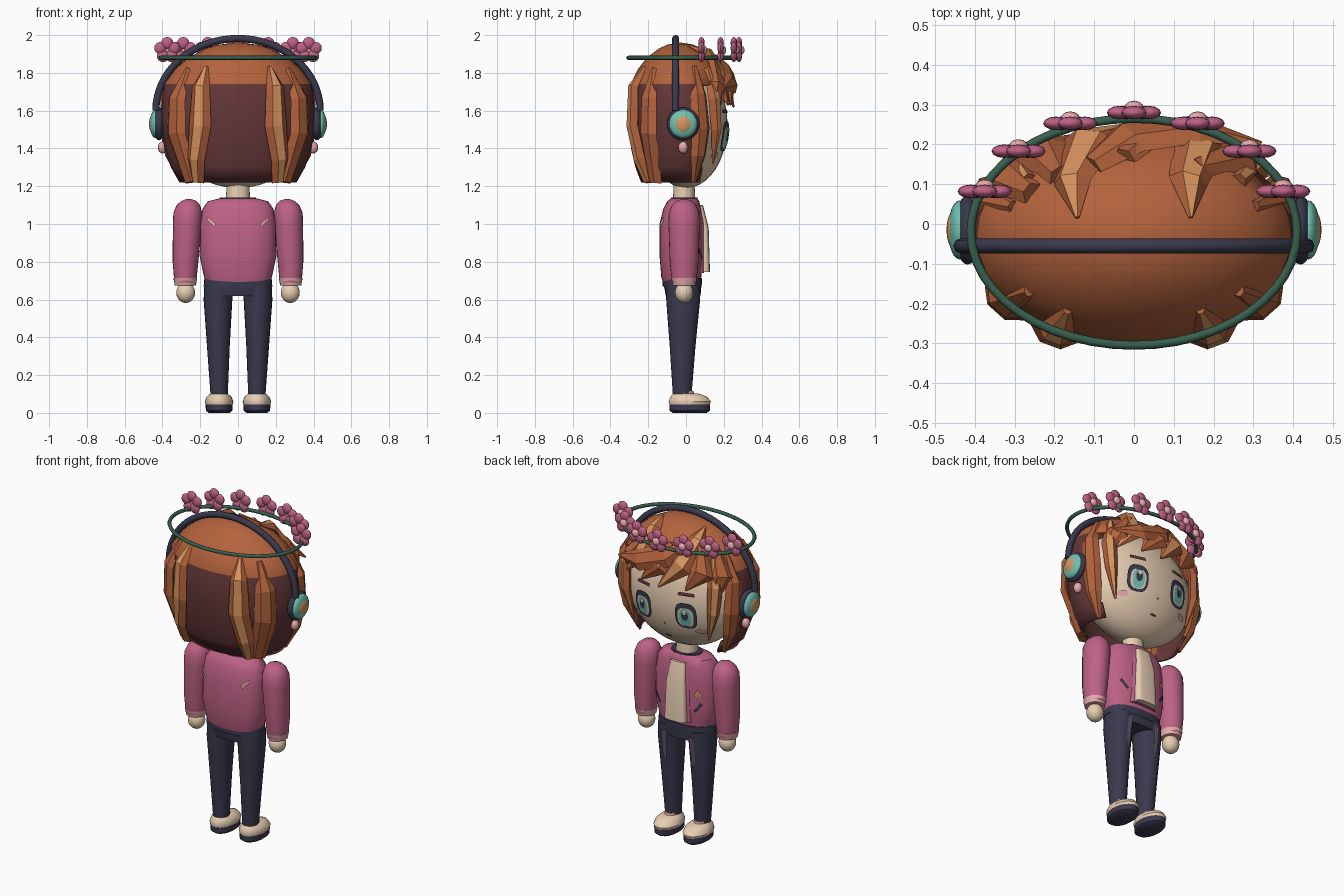
import bpy, bmesh, math
from mathutils import Vector, Matrix

cube = bpy.data.objects.get("Cube")
if cube:
    bpy.data.objects.remove(cube, do_unlink=True)


def material(name, code):
    rgb = [(int(code[i:i + 2], 16) / 255) ** 2.2 for i in (0, 2, 4)] + [1]
    m = bpy.data.materials.new(name)
    m.use_nodes = True
    m.diffuse_color = rgb
    m.node_tree.nodes["Principled BSDF"].inputs["Base Color"].default_value = rgb
    return m


auburn = material("auburn", "B2633F")
caramel = material("caramel", "DA9560")
umber = material("dark_brown", "63393A")
skin = material("cream_skin", "EAD0B4")
rose = material("rose", "BC6284")
blush = material("light_pink", "E6A9AA")
navy = material("navy", "3D3C4F")
teal = material("teal", "6FBFAE")
green = material("dark_green", "3B5F4F")
plum = material("plum_grey", "665468")


def finish(name, bm, mats, angle=40):
    mesh = bpy.data.meshes.new(name)
    bm.to_mesh(mesh)
    bm.free()
    ob = bpy.data.objects.new(name, mesh)
    bpy.context.collection.objects.link(ob)
    for m in mats:
        mesh.materials.append(m)
    if angle:
        bpy.ops.object.select_all(action="DESELECT")
        ob.select_set(True)
        bpy.context.view_layer.objects.active = ob
        bpy.ops.object.shade_smooth_by_angle(angle=math.radians(angle))
    return ob


def loft(name, rings, mat, segs=24, p=2.0, angle=40):
    """Stack of rounded rings, each (z, centre x, centre y, radius x, radius y)."""
    bm = bmesh.new()
    loops = []
    for z, cx, cy, rx, ry in rings:
        loop = []
        for i in range(segs):
            t = math.tau * i / segs
            c, s = math.cos(t), math.sin(t)
            loop.append(bm.verts.new((cx + rx * math.copysign(abs(c) ** (2 / p), c),
                                      cy + ry * math.copysign(abs(s) ** (2 / p), s), z)))
        loops.append(loop)
    for a, b in zip(loops, loops[1:]):
        for i in range(segs):
            j = (i + 1) % segs
            bm.faces.new((a[i], a[j], b[j], b[i]))
    bm.faces.new(loops[0][::-1])
    bm.faces.new(loops[-1])
    return finish(name, bm, [mat], angle)


def ball(name, loc, radii, mat, u=24, v=14):
    bm = bmesh.new()
    bmesh.ops.create_uvsphere(bm, u_segments=u, v_segments=v, radius=1,
                              matrix=Matrix.LocRotScale(Vector(loc), None, Vector(radii)))
    return finish(name, bm, [mat])


def tube(name, pts, radius, mat, cyclic=False):
    cu = bpy.data.curves.new(name, "CURVE")
    cu.dimensions = "3D"
    cu.bevel_depth = radius
    cu.bevel_resolution = 2
    cu.use_fill_caps = True
    sp = cu.splines.new("POLY")
    sp.points.add(len(pts) - 1)
    for q, co in zip(sp.points, pts):
        q.co = (*co, 1)
    sp.use_cyclic_u = cyclic
    cu.materials.append(mat)
    ob = bpy.data.objects.new(name, cu)
    bpy.context.collection.objects.link(ob)


def plate(name, surf, outline, mat, off=0.008):
    """Thin painted patch that follows a surface y = surf(x, z)."""
    bm = bmesh.new()
    n = len(outline)
    mx, mz = (sum(q[k] for q in outline) / n for k in (0, 1))
    mid = bm.verts.new((mx, surf(mx, mz) + off, mz))
    rim = [bm.verts.new((x, surf(x, z) + off, z)) for x, z in outline]
    for i in range(n):
        bm.faces.new((mid, rim[i], rim[(i + 1) % n]))
    finish(name, bm, [mat], 0)


def oval(cx, cz, rx, rz, p=2.0, n=16):
    out = []
    for i in range(n):
        c, s = math.cos(math.tau * i / n), math.sin(math.tau * i / n)
        out.append((cx + rx * math.copysign(abs(c) ** (2 / p), c),
                    cz + rz * math.copysign(abs(s) ** (2 / p), s)))
    return out


# Hair shell: auburn cap, dark lower curtain open at the face
PROFILE = [(1.22, .31), (1.3, .355), (1.4, .39), (1.55, .41), (1.74, .395),
           (1.82, .335), (1.88, .265), (1.93, .168), (1.95, .1), (1.96, .01)]
DEPTH, BACK = 0.67, -0.03


def hair_radius(z):
    for (z0, r0), (z1, r1) in zip(PROFILE, PROFILE[1:]):
        if z <= z1:
            return r0 + (r1 - r0) * (z - z0) / (z1 - z0)
    return 0.01


shell = loft("hair_shell", [(z, 0, BACK, r, r * DEPTH) for z, r in PROFILE], auburn, 36, 2, 0)
shell.data.materials.append(umber)
bm = bmesh.new()
bm.from_mesh(shell.data)
cut = []
for f in bm.faces:
    c = f.calc_center_median()
    f.smooth = True
    if c.z < 1.74:
        f.material_index = 1
        if c.y > 0.07 or len(f.verts) > 4:
            cut.append(f)
bmesh.ops.delete(bm, geom=cut, context="FACES")
bm.to_mesh(shell.data)
bm.free()
solid = shell.modifiers.new("thickness", "SOLIDIFY")
solid.thickness = 0.015


def lock(name, path, stripe=auburn, thick=0.03):
    """Faceted strand; path holds (angle, height, half width, lift)."""
    pts, outs = [], []
    for deg, z, w, lift in path:
        t, r = math.radians(deg), hair_radius(z)
        out = Vector((math.cos(t) * DEPTH, math.sin(t), 0.9 * max(0, z - 1.6) / 0.3)).normalized()
        pts.append(Vector((r * math.cos(t), BACK + r * DEPTH * math.sin(t), z)) + out * lift)
        outs.append(out)
    bm = bmesh.new()
    loops = []
    for i, (pt, out) in enumerate(zip(pts, outs)):
        along = pts[min(i + 1, len(pts) - 1)] - pts[max(i - 1, 0)]
        side = out.cross(along).normalized()
        w = path[i][2]
        h = min(thick, w)
        loops.append([bm.verts.new(pt + side * w * a + out * h * b)
                      for a, b in ((-1, 0), (-.45, 1), (.45, 1), (1, 0), (0, -.8))])
    for a, b in zip(loops, loops[1:]):
        for i in range(5):
            j = (i + 1) % 5
            f = bm.faces.new((a[i], a[j], b[j], b[i]))
            f.material_index = int(i == 1)
    bm.faces.new(loops[0])
    bm.faces.new(loops[-1])
    bmesh.ops.recalc_face_normals(bm, faces=bm.faces[:])
    finish(name, bm, [auburn, stripe], 0)


for s, tag in ((1, "left"), (-1, "right")):
    def side(path):
        return [(d if s > 0 else 180 - d, z, w, l) for d, z, w, l in path]
    lock(tag + "_back_stripe_lock", side([(-59, 1.83, .012, 0), (-61, 1.72, .05, .01),
         (-61, 1.52, .062, .01), (-54, 1.34, .05, .01), (-48, 1.22, .035, .005)]), caramel)
    lock(tag + "_back_side_lock", side([(-38, 1.82, .015, 0), (-37, 1.66, .06, .005),
         (-37, 1.48, .065, .01), (-38, 1.22, .045, 0)]))
    lock(tag + "_side_lock", side([(20, 1.83, .015, 0), (21, 1.68, .048, 0),
         (23, 1.5, .055, .005), (22, 1.36, .045, 0), (20, 1.22, .012, 0)]))
    lock(tag + "_cheek_lock", side([(38, 1.82, .02, 0), (41, 1.66, .045, 0),
         (43, 1.5, .035, 0), (45, 1.32, .006, 0)]), caramel)

# Fringe swept towards one side
lock("right_stripe_fringe", [(155, 1.935, .006, .01), (128, 1.89, .05, .01),
                             (107, 1.77, .075, 0), (88, 1.62, .006, .01)], caramel)
lock("left_stripe_fringe", [(25, 1.935, .006, .01), (56, 1.895, .05, .01),
                            (64, 1.77, .07, 0), (48, 1.63, .006, .01)], caramel)
lock("sweeping_fringe", [(112, 1.87, .03, 0), (92, 1.8, .07, .01),
                         (68, 1.74, .065, .02), (44, 1.7, .006, .06)])
lock("middle_fringe", [(95, 1.86, .03, 0), (86, 1.75, .075, 0), (70, 1.63, .006, .01)])
lock("right_fringe", [(130, 1.86, .03, 0), (127, 1.74, .075, 0), (112, 1.63, .006, 0)])
lock("outer_right_fringe", [(148, 1.85, .03, 0), (146, 1.72, .07, 0), (136, 1.56, .006, 0)])
lock("outer_left_fringe", [(58, 1.86, .03, 0), (48, 1.73, .065, 0), (38, 1.58, .006, 0)])

# Head, neck and face
ball("head", (0, 0, 1.525), (.37, .22, .335), skin, 32, 20)
loft("neck", [(1.1, 0, -.01, .065, .06), (1.22, 0, -.01, .06, .055)], skin)


def face(x, z):
    return .22 * math.sqrt(max(0, 1 - (x / .37) ** 2 - ((z - 1.525) / .335) ** 2))


for s, tag in ((1, "left"), (-1, "right")):
    x = s * .145
    for k, (part, dz, rx, rz, p, mat) in enumerate((
            ("lash", 0, .064, .082, 2.8, navy), ("eye_white", -.008, .047, .06, 2.8, skin),
            ("iris", -.008, .036, .058, 2.4, teal), ("pupil", .006, .02, .032, 2, navy),
            ("glint", .028, .01, .014, 2, skin))):
        plate(f"{tag}_{part}", face, oval(x, 1.465 + dz, rx, rz, p), mat, .014 + k * .003)
    plate(tag + "_brow", face, [(x - .05, 1.587), (x + .05, 1.587), (x + .045, 1.607),
                                (x - .045, 1.607)], umber, .012)
    plate(tag + "_cheek", face, oval(s * .215, 1.365, .034, .016), blush)
plate("mouth", face, oval(0, 1.295, .022, .006), umber)
plate("nose", face, oval(0, 1.385, .008, .006), auburn)

# Headphones and earrings
arc = [math.pi * (i / 32 * 1.0) for i in range(33)]
tube("headphone_band", [(.435 * math.cos(t), -.055, 1.6 + .382 * math.sin(t)) for t in arc], .019, navy)
for s, tag in ((1, "left"), (-1, "right")):
    for part, x, rx, r, mat in (("cup", .418, .034, .087, navy), ("pad", .439, .028, .074, teal),
                                ("cap", .456, .015, .044, caramel)):
        ball(f"{tag}_ear_{part}", (s * x, -.015, 1.53), (rx, r, r), mat)
    ball(tag + "_earring", (s * .4, -.015, 1.405), (.024, .026, .032), blush, 12, 8)

# Flower crown
tube("crown_ring", [(.41 * math.cos(math.tau * i / 48), -.02 + .285 * math.sin(math.tau * i / 48), 1.88)
                    for i in range(48)], .011, green, True)
for i, (fx, fy) in enumerate([(0, .28), (.16, .253), (.29, .183), (.375, .082),
                              (-.16, .253), (-.29, .183), (-.375, .082)]):
    for k in range(5):
        t = math.pi / 2 + math.tau * k / 5
        ball(f"flower_{i}_petal_{k}", (fx + .038 * math.cos(t), fy, 1.92 + .038 * math.sin(t)),
             (.032, .017, .032), rose, 12, 8)
    ball(f"flower_{i}_heart", (fx, fy + .012, 1.92), (.024, .018, .024), blush, 12, 8)

# Jacket, shirt and waist
loft("jacket", [(.69, 0, -.025, .17, .098), (.72, 0, -.025, .18, .106), (.83, 0, -.025, .203, .115),
                (1.0, 0, -.025, .2, .115), (1.08, 0, -.02, .188, .1), (1.12, 0, -.015, .16, .085),
                (1.135, 0, -.01, .1, .07)], rose, 32, 2.4)
loft("collar", [(1.11, 0, -.01, .105, .075), (1.14, 0, -.01, .095, .07)], navy)
loft("lapels", [(.74, 0, .06, .09, .036), (1.0, 0, .06, .085, .036), (1.1, 0, .045, .07, .032)], rose, 24, 4)
loft("shirt_front", [(.745, 0, .085, .072, .042), (.98, 0, .08, .064, .04), (1.1, 0, .055, .05, .035)],
     skin, 24, 4)
loft("waistband", [(.67, 0, -.02, .182, .103), (.715, 0, -.02, .178, .105)], navy, 32, 2.4)
loft("hips", [(.62, 0, -.015, .172, .092), (.68, 0, -.018, .18, .1)], navy, 32, 2.4)


def chest(x, z):
    return -.025 + .115 * (1 - (abs(x) / .205) ** 2.4) ** (1 / 2.4)


def upper_back(x, z):
    return -.05 - chest(x, z)


def thigh(x, z):
    return .02 + .05 * (z - .1) / .52


for s, tag in ((1, "left"), (-1, "right")):
    plate(tag + "_back_slash", upper_back, [(s * .115, 1.0), (s * .125, .98), (s * .165, 1.02),
                                            (s * .162, 1.04)], blush, -.012)
    plate(tag + "_pocket", chest, [(s * .11, .82), (s * .12, .81), (s * .16, .86), (s * .15, .875)], navy)
    plate(tag + "_thigh_streak", thigh, [(s * .075, .66), (s * .115, .64), (s * .11, .5),
                                         (s * .09, .44)], plum, .012)
plate("chest_badge", chest, [(-.16, .91), (-.11, .91), (-.135, .96)], caramel)

# Limbs
for s, tag in ((1, "left"), (-1, "right")):
    loft(tag + "_sleeve", [(.69, s * .279, -.01, .058, .064), (.8, s * .278, -.01, .068, .076),
                           (1.0, s * .268, -.01, .077, .083), (1.06, s * .266, -.01, .076, .081),
                           (1.1, s * .263, -.01, .062, .064), (1.122, s * .26, -.01, .04, .042),
                           (1.132, s * .26, -.01, .012, .012)], rose)
    loft(tag + "_cuff", [(.675, s * .279, -.01, .056, .06), (.715, s * .279, -.01, .063, .068)], blush)
    ball(tag + "_hand", (s * .277, -.01, .637), (.05, .048, .055), skin)
    loft(tag + "_trouser_leg", [(.1, s * .1, -.02, .046, .05), (.35, s * .104, -.018, .06, .068),
                                (.6, s * .106, -.015, .076, .09), (.68, s * .1, -.015, .078, .092)], navy)
    loft(tag + "_ankle", [(.07, s * .1, -.005, .042, .055), (.115, s * .1, -.01, .038, .05)], blush)
    loft(tag + "_sole", [(0, s * .1, .02, .055, .09), (.012, s * .1, .02, .07, .107),
                         (.045, s * .1, .02, .072, .108)], navy)
    loft(tag + "_shoe", [(.035, s * .1, .02, .068, .104), (.06, s * .1, .02, .076, .112),
                         (.085, s * .1, .015, .066, .098), (.102, s * .1, .0, .046, .068)], skin)
